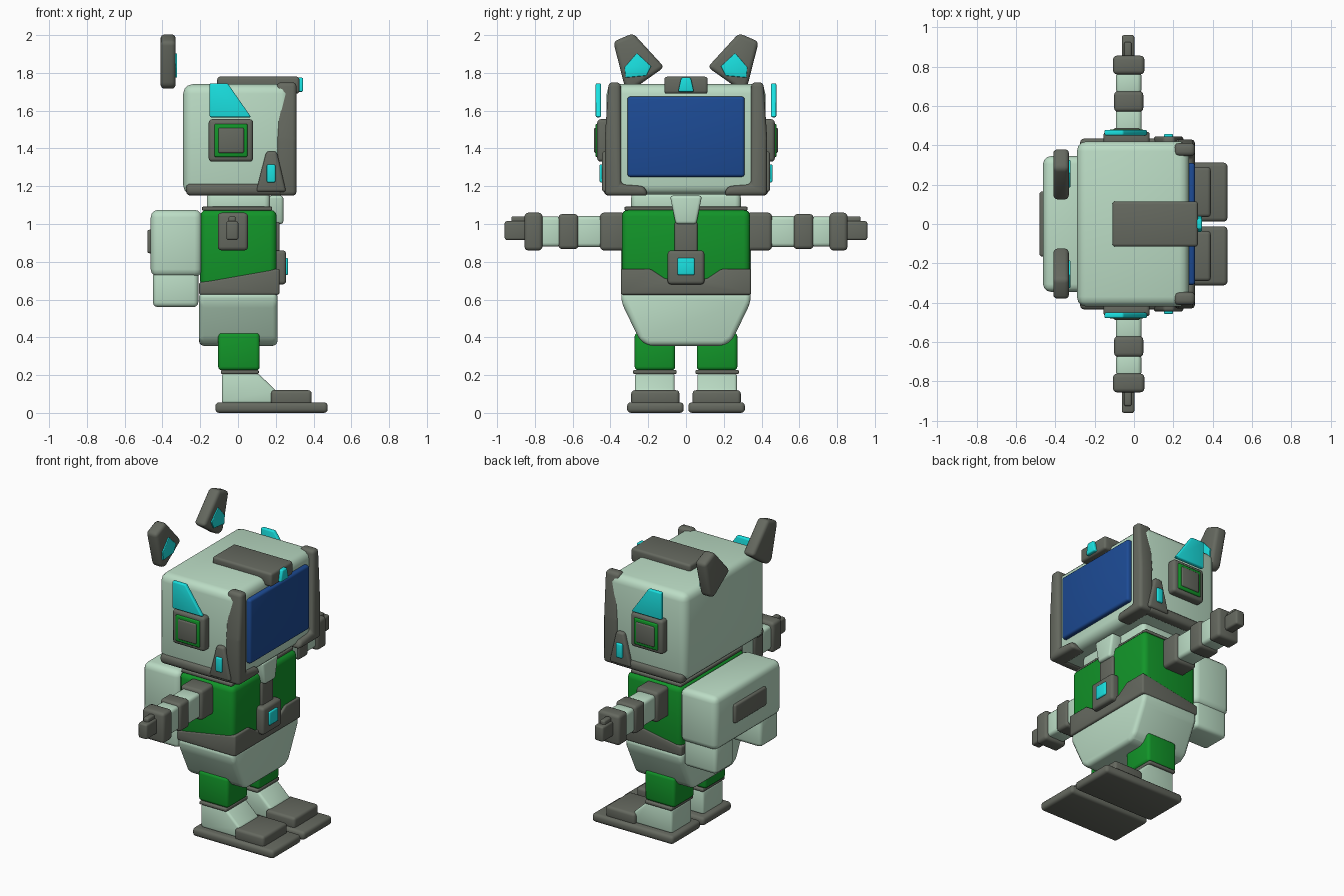
import bpy, bmesh, math


def mat(name, rgb):
    m = bpy.data.materials.new(name)
    m.diffuse_color = (*rgb, 1)
    return m


PALE = mat("pale_mint", (0.5, 0.72, 0.56))
DARK = mat("dark_grey", (0.13, 0.14, 0.115))
GREEN = mat("green", (0.006, 0.3, 0.022))
CYAN = mat("cyan", (0.01, 0.75, 0.75))
BLUE = mat("blue", (0.012, 0.07, 0.3))


def prism(name, axis, pts, lo, hi, m, bevel=0.015, mirror=False, shape=None):
    """Extrude a profile along an axis, round its edges, optionally mirror across y."""
    place = {'x': lambda p, d: (d, p[0], p[1]),
             'y': lambda p, d: (p[0], d, p[1]),
             'z': lambda p, d: (p[0], p[1], d)}[axis]
    bm = bmesh.new()
    a = [bm.verts.new(place(p, lo)) for p in pts]
    b = [bm.verts.new(place(p, hi)) for p in pts]
    bm.faces.new(a)
    bm.faces.new(b[::-1])
    n = len(pts)
    for i in range(n):
        j = (i + 1) % n
        bm.faces.new((a[i], b[i], b[j], a[j]))
    if shape:
        for v in bm.verts:
            shape(v.co)
    bmesh.ops.recalc_face_normals(bm, faces=bm.faces)
    if bevel:
        bmesh.ops.bevel(bm, geom=bm.edges[:], offset=bevel, segments=3,
                        profile=0.5, affect='EDGES', clamp_overlap=True)
    me = bpy.data.meshes.new(name)
    bm.to_mesh(me)
    bm.free()
    me.materials.append(m)
    ob = bpy.data.objects.new(name, me)
    bpy.context.collection.objects.link(ob)
    if mirror:
        mod = ob.modifiers.new("mirror", 'MIRROR')
        mod.use_axis = (False, True, False)
        mod.use_mirror_merge = False
    bpy.ops.object.select_all(action='DESELECT')
    ob.select_set(True)
    bpy.context.view_layer.objects.active = ob
    bpy.ops.object.shade_smooth_by_angle(angle=math.radians(40))
    return ob


def box(name, x, y, z, m, bevel=0.015, mirror=False, shape=None):
    pts = [(x[0], y[0]), (x[1], y[0]), (x[1], y[1]), (x[0], y[1])]
    return prism(name, 'z', pts, z[0], z[1], m, bevel, mirror, shape)


def sym(half):
    """Complete a half profile (right side, bottom to top) by reflection."""
    return half + [(-u, v) for u, v in half[::-1]]


# Head: rounded shell, screen and dark frame
box("head_shell", (-0.29, 0.28), (-0.42, 0.42), (1.155, 1.74), PALE, 0.05)
box("screen", (0.25, 0.31), (-0.31, 0.31), (1.25, 1.675), BLUE, 0.015)
prism("frame_post", 'x',
      [(0.20, 1.15), (0.43, 1.15), (0.43, 1.45), (0.41, 1.75), (0.345, 1.75),
       (0.345, 1.21), (0.22, 1.20)], 0.205, 0.31, DARK, 0.022, True)
box("head_side_trim", (-0.275, 0.24), (0.36, 0.435), (1.15, 1.215), DARK, 0.025, True)

# Crest on top of the head with a lamp in front
prism("crest", 'y', [(-0.11, 1.72), (0.24, 1.72), (0.26, 1.69), (0.325, 1.69),
                     (0.325, 1.78), (-0.11, 1.78)], -0.115, 0.115, DARK, 0.015)
prism("crest_lamp", 'x', sym([(0.042, 1.70), (0.025, 1.775)]), 0.30, 0.345, CYAN, 0.008)

# Floating ears with glowing insets
prism("ear", 'x', [(0.115, 1.83), (0.28, 2.01), (0.385, 1.965), (0.325, 1.73), (0.285, 1.71)],
      -0.41, -0.33, DARK, 0.022, True)
prism("ear_inset", 'x', [(0.32, 1.775), (0.325, 1.83), (0.26, 1.905), (0.185, 1.835), (0.21, 1.785)],
      -0.345, -0.322, CYAN, 0.004, True)

# Side dials, fins and cheek guards
box("side_dial", (-0.155, 0.08), (0.40, 0.47), (1.33, 1.555), DARK, 0.018, True)
box("side_dial_ring", (-0.125, 0.05), (0.45, 0.48), (1.355, 1.53), GREEN, 0.008, True)
box("side_dial_core", (-0.105, 0.032), (0.46, 0.487), (1.375, 1.51), DARK, 0.01, True)
prism("side_fin", 'y', [(-0.15, 1.565), (0.07, 1.565), (-0.055, 1.745), (-0.15, 1.745)],
      0.45, 0.478, CYAN, 0.008, True)
prism("cheek_guard", 'y', [(0.095, 1.17), (0.255, 1.17), (0.205, 1.385), (0.15, 1.385)],
      0.39, 0.445, DARK, 0.015, True)
box("cheek_lamp", (0.152, 0.198), (0.43, 0.458), (1.22, 1.315), CYAN, 0.008, True)

# Neck and collar
box("neck", (-0.165, 0.17), (-0.29, 0.29), (1.05, 1.17), PALE, 0.03)
box("collar", (-0.19, 0.18), (-0.325, 0.325), (1.072, 1.092), DARK, 0.006)

# Torso and chest fittings
box("torso", (-0.2, 0.205), (-0.34, 0.34), (0.66, 1.075), GREEN, 0.035)
prism("chest_bib", 'x', sym([(0.055, 1.0), (0.085, 1.15)]), 0.16, 0.24, PALE, 0.015)
box("chest_strap", (0.17, 0.22), (-0.06, 0.06), (0.84, 1.01), DARK, 0.01)
box("buckle", (0.18, 0.255), (-0.097, 0.097), (0.68, 0.86), DARK, 0.018)
box("buckle_lamp", (0.24, 0.265), (-0.045, 0.045), (0.73, 0.82), CYAN, 0.008)


# Belt dips in the middle and drops towards the back
def belt_slope(co):
    if co.x < 0 and co.z > 0.66:
        co.z = 0.69


prism("belt", 'x', sym([(0.345, 0.625), (0.345, 0.765), (0.19, 0.765), (0.11, 0.71)]),
      -0.207, 0.22, DARK, 0.012, shape=belt_slope)
prism("pelvis", 'x', sym([(0.20, 0.355), (0.245, 0.385), (0.34, 0.58), (0.345, 0.64)]),
      -0.207, 0.21, PALE, 0.03)

# Arms stretched sideways, alternating cuffs and sleeves
for name, y, r, m in (("shoulder", (0.32, 0.455), 0.1, DARK),
                      ("upper_arm", (0.44, 0.585), 0.082, PALE),
                      ("elbow", (0.57, 0.675), 0.093, DARK),
                      ("forearm", (0.66, 0.775), 0.08, PALE),
                      ("wrist", (0.76, 0.855), 0.1, DARK)):
    w = r * 0.8
    box(name, (-0.027 - w, -0.027 + w), y, (0.96 - r, 0.96 + r), m, 0.02, True)
box("hand", (-0.062, 0.002), (0.84, 0.96), (0.915, 1.015), DARK, 0.012, True)
box("thumb", (-0.05, -0.012), (0.85, 0.925), (1.0, 1.04), DARK, 0.01, True)

# Backpack with two lower pouches
box("backpack", (-0.462, -0.19), (-0.345, 0.345), (0.72, 1.075), PALE, 0.04)
box("pouch", (-0.45, -0.21), (0.14, 0.33), (0.56, 0.75), PALE, 0.025, True)
box("backpack_plate", (-0.48, -0.44), (-0.165, 0.165), (0.845, 0.97), DARK, 0.012)

# Legs and feet
box("thigh", (-0.105, 0.115), (0.057, 0.272), (0.225, 0.425), GREEN, 0.02, True)
box("knee_ring", (-0.09, 0.11), (0.05, 0.28), (0.205, 0.228), DARK, 0.008, True)
prism("shin", 'y', [(-0.085, 0.05), (0.20, 0.05), (0.20, 0.12), (0.105, 0.21), (-0.085, 0.21)],
      0.06, 0.27, PALE, 0.015, True)
box("toe_cap", (0.175, 0.39), (0.035, 0.29), (0.04, 0.12), DARK, 0.018, True)
box("sole", (-0.12, 0.475), (0.012, 0.312), (0.0, 0.056), DARK, 0.02, True)
